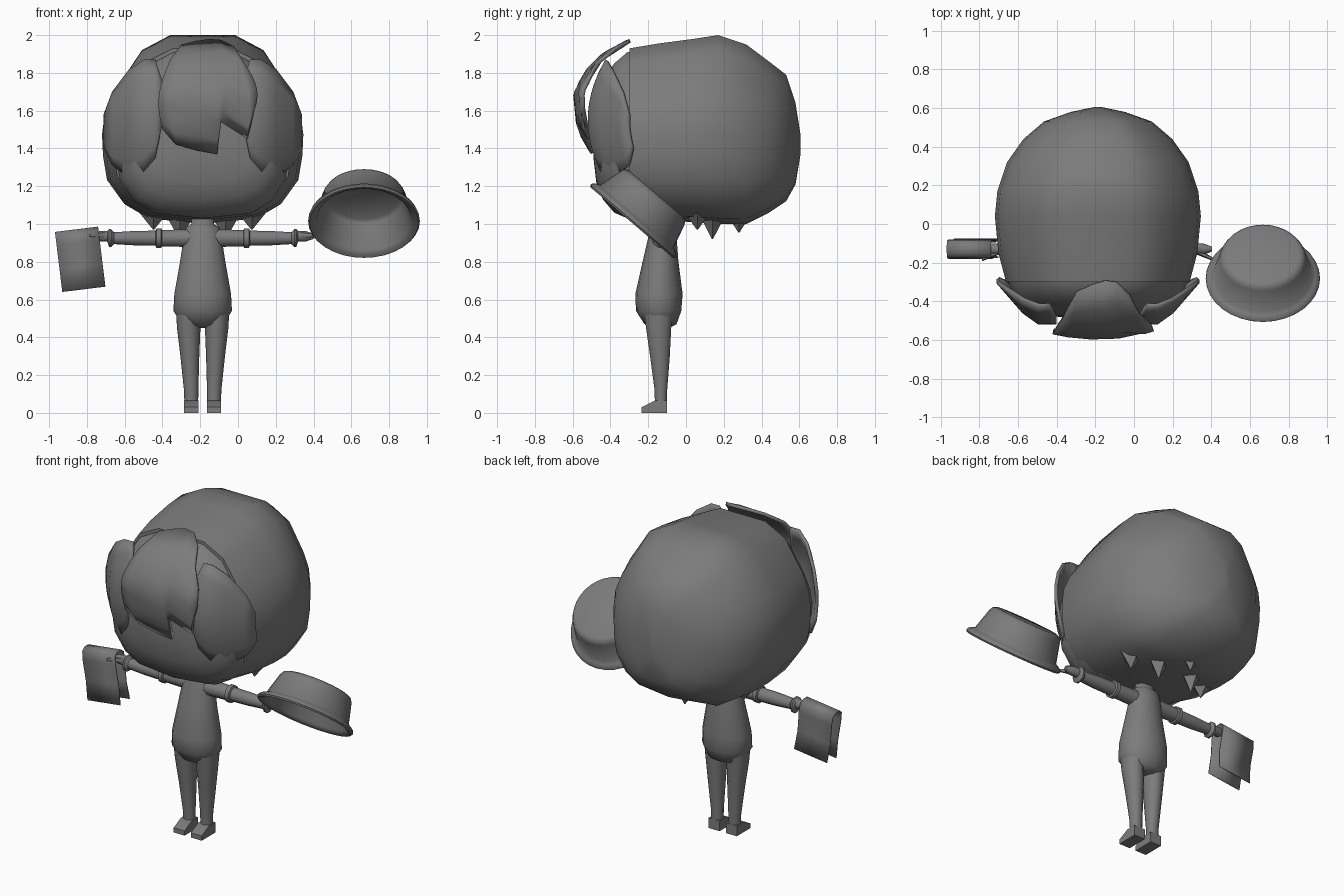
import bpy, bmesh, math
from mathutils import Vector, Matrix

if "Cube" in bpy.data.objects:
    bpy.data.objects.remove(bpy.data.objects["Cube"])

CX = -0.187  # centre line of the figure
grey = bpy.data.materials.new("grey")
grey.diffuse_color = (0.2, 0.2, 0.2, 1)
grey.use_nodes = True
grey.node_tree.nodes["Principled BSDF"].inputs["Base Color"].default_value = grey.diffuse_color


def finish(name, bm, angle=60, closed=True):
    if closed:
        bmesh.ops.recalc_face_normals(bm, faces=bm.faces)
    me = bpy.data.meshes.new(name)
    bm.to_mesh(me)
    bm.free()
    me.materials.append(grey)
    ob = bpy.data.objects.new(name, me)
    bpy.context.collection.objects.link(ob)
    bpy.ops.object.select_all(action='DESELECT')
    ob.select_set(True)
    bpy.context.view_layer.objects.active = ob
    bpy.ops.object.shade_smooth_by_angle(angle=math.radians(angle))
    return ob


def loft(name, rings, angle=60):
    """Closed tube through equal-length rings, capped at both ends."""
    bm = bmesh.new()
    vs = [[bm.verts.new(p) for p in r] for r in rings]
    n = len(rings[0])
    for a, b in zip(vs, vs[1:]):
        for i in range(n):
            j = (i + 1) % n
            bm.faces.new((a[i], a[j], b[j], b[i]))
    bm.faces.new(vs[0])
    bm.faces.new(vs[-1])
    return finish(name, bm, angle)


def oval(c, u, v, n=12):
    c, u, v = Vector(c), Vector(u), Vector(v)
    return [c + u * math.cos(2 * math.pi * i / n) + v * math.sin(2 * math.pi * i / n)
            for i in range(n)]


# Head section: fraction of half width, fraction of height
HALF = [(0.33, 1), (0.62, 0.92), (0.88, 0.71), (0.97, 0.6), (1, 0.48), (0.99, 0.36),
        (0.95, 0.23), (0.78, 0.1), (0.55, 0.03)]
SECTION = [(0, 1)] + HALF + [(0, 0)] + [(-u, v) for u, v in reversed(HALF)]


def head_part(name, stations):
    return loft(name, [[(CX + u * hw, y, bot + v * (top - bot)) for u, v in SECTION]
                       for y, hw, top, bot in stations])


# Hair volume and face, each as slices from front to back
head_part("hair", [(-0.30, 0.475, 1.93, 1.05), (-0.15, 0.515, 1.955, 1.02),
                   (0.04, 0.533, 1.98, 1.01), (0.17, 0.52, 2.0, 1.0),
                   (0.32, 0.47, 1.95, 1.0), (0.44, 0.385, 1.86, 1.06),
                   (0.53, 0.28, 1.79, 1.12), (0.58, 0.14, 1.64, 1.21),
                   (0.605, 0.02, 1.48, 1.36)])
head_part("face", [(-0.2, 0.47, 1.92, 1.03), (-0.31, 0.46, 1.91, 1.03),
                   (-0.38, 0.43, 1.85, 1.06), (-0.44, 0.37, 1.76, 1.13),
                   (-0.475, 0.26, 1.65, 1.22), (-0.49, 0.1, 1.5, 1.35)])


def lock(name, columns, depth, bulge=0.0, rows=8):
    """Thin curved hair panel; columns are (x top, z top, x bottom, z bottom)."""
    bm = bmesh.new()
    grid = []
    for xt, zt, xb, zb in columns:
        col = []
        for k in range(rows + 1):
            t = k / rows
            x = xt + (xb - xt) * t
            x += bulge * (x - CX) * math.sin(math.pi * t)
            z = zt + (zb - zt) * t
            col.append(bm.verts.new((x, depth(x, z), z)))
        grid.append(col)
    for a, b in zip(grid, grid[1:]):
        for k in range(rows):
            bm.faces.new((a[k], a[k + 1], b[k + 1], b[k]))
    bmesh.ops.recalc_face_normals(bm, faces=bm.faces)
    if sum(f.normal.y for f in bm.faces) > 0:
        bmesh.ops.reverse_faces(bm, faces=bm.faces)
    ob = finish(name, bm, 60, closed=False)
    m = ob.modifiers.new("thickness", 'SOLIDIFY')
    m.thickness = 0.02
    m.offset = -1


FRINGE = [(1.36, -0.50), (1.5, -0.58), (1.7, -0.60), (1.85, -0.51), (1.93, -0.41), (1.99, -0.28)]


def fringe_depth(x, z):
    for (z0, y0), (z1, y1) in zip(FRINGE, FRINGE[1:]):
        if z <= z1:
            break
    return y0 + (y1 - y0) * (z - z0) / (z1 - z0) + 0.5 * (x - CX) ** 2


def side_depth(x, z):
    return -0.52 + 1.15 * max(0, abs(x - CX) - 0.34) + 0.9 * (z - 1.55) ** 2


# Fringe with a notch, and a lock on each side of the face
lock("fringe", [(-0.36, 1.87, -0.40, 1.50), (-0.30, 1.95, -0.33, 1.42),
                (-0.22, 1.97, -0.22, 1.39), (-0.15, 1.98, -0.11, 1.37),
                (-0.09, 1.975, -0.09, 1.54), (-0.02, 1.94, 0.05, 1.45),
                (0.03, 1.86, 0.075, 1.57)], fringe_depth, 0.2)
SIDE = [(0.525, 1.58, 1.40), (0.48, 1.70, 1.31), (0.39, 1.82, 1.245),
        (0.31, 1.87, 1.28), (0.25, 1.87, 1.35), (0.215, 1.76, 1.52)]
for s, label in ((-1, "left"), (1, "right")):
    lock("side_lock_" + label, [(CX + s * d, a, CX + s * d, b) for d, a, b in SIDE], side_depth)


# Pointed tufts at the nape
def tuft(i, dx, y, tip):
    loft(f"nape_tuft_{i}", [oval((CX + dx, y, 1.09), (0.1, 0, 0), (0, 0.09, 0), 4),
                            oval((CX + dx, y, tip), (0.003, 0, 0), (0, 0.003, 0), 4)], 30)


for i, (dx, y, tip) in enumerate([(-0.26, 0.06, 0.97), (0.26, 0.06, 0.97), (-0.12, 0.14, 0.92),
                                  (0.12, 0.14, 0.92), (0, 0.28, 0.955)]):
    tuft(i, dx, y, tip)

# Torso with neck: height, half width, front, back
TORSO = [(0.45, 0.05, -0.17, -0.09), (0.47, 0.11, -0.22, -0.05), (0.54, 0.155, -0.265, -0.025),
         (0.63, 0.15, -0.268, -0.018), (0.8, 0.12, -0.23, -0.04), (0.93, 0.1, -0.2, -0.05),
         (0.98, 0.09, -0.185, -0.06), (1.0, 0.06, -0.18, -0.08), (1.1, 0.06, -0.18, -0.08)]
loft("torso", [oval((CX, (f + b) / 2, z), (w, 0, 0), (0, (b - f) / 2, 0), 16)
               for z, w, f, b in TORSO])

for s, label in ((-1, "left"), (1, "right")):
    # Leg and block foot
    loft("leg_" + label, [oval((CX + s * d, y, z), (r, 0, 0), (0, ry, 0), 10)
                          for z, d, r, y, ry in ((0.03, 0.06, 0.036, -0.133, 0.033),
                                                 (0.12, 0.061, 0.038, -0.133, 0.035),
                                                 (0.3, 0.068, 0.05, -0.138, 0.055),
                                                 (0.45, 0.074, 0.062, -0.145, 0.07),
                                                 (0.56, 0.076, 0.066, -0.145, 0.085))])
    loft("foot_" + label, [[(CX + s * d, y, z) for y, z in
                            ((-0.235, 0), (-0.235, 0.03), (-0.165, 0.065), (-0.1, 0.065), (-0.1, 0))]
                           for d in (0.022, 0.098)], 30)
    # Arm with sleeve cuff, wrist band and tapering hand
    ARM = [(0.05, 0.05), (0.215, 0.045), (0.22, 0.054), (0.245, 0.054), (0.25, 0.042),
           (0.36, 0.04), (0.47, 0.033), (0.485, 0.05), (0.495, 0.05), (0.505, 0.03),
           (0.55, 0.028), (0.59, 0.013)]
    loft("arm_" + label, [oval((CX + s * d, -0.13, 0.925 + 0.01 * (d > 0.5)),
                               (0, r, 0), (0, 0, r), 10) for d, r in ARM], 40)
    # Thumb
    loft("thumb_" + label, [oval((CX + s * d, y, 0.94), (0, r, 0), (0, 0, r), 6)
                            for d, y, r in ((0.51, -0.14, 0.018), (0.6, -0.185, 0.008))])

# Folded cloth draped over the left hand
PROFILE = [(-0.045, -0.32), (-0.04, -0.2), (-0.05, -0.07), (-0.045, -0.02), (-0.02, 0),
           (0.02, 0), (0.045, -0.02), (0.05, -0.07), (0.04, -0.2), (0.055, -0.315)]
bm = bmesh.new()
turn = Matrix.Translation((-0.855, -0.13, 0.972)) @ Matrix.Rotation(math.radians(-7), 4, 'Y')
edges = [[bm.verts.new(turn @ Vector((x, y, z))) for y, z in PROFILE] for x in (-0.115, 0.115)]
for k in range(len(PROFILE) - 1):
    bm.faces.new((edges[0][k], edges[1][k], edges[1][k + 1], edges[0][k + 1]))
cloth = finish("cloth", bm, 60, closed=False)
cloth.modifiers.new("thickness", 'SOLIDIFY').thickness = 0.006

# Tilted basin with rolled lip: radius and distance from base towards the mouth
BASIN = [(0.005, 0), (0.19, 0), (0.21, 0.008), (0.222, 0.03), (0.255, 0.155), (0.275, 0.165),
         (0.292, 0.178), (0.296, 0.19), (0.288, 0.2), (0.27, 0.195), (0.25, 0.18),
         (0.208, 0.03), (0.19, 0.014), (0.005, 0.014)]
basin = loft("basin", [oval((0, 0, h), (r, 0, 0), (0, r, 0), 32) for r, h in BASIN], 50)
basin.rotation_mode = 'QUATERNION'
basin.rotation_quaternion = Vector((0, -0.65, -0.76)).to_track_quat('Z', 'Y')
basin.location = (0.667, -0.158, 1.16)
